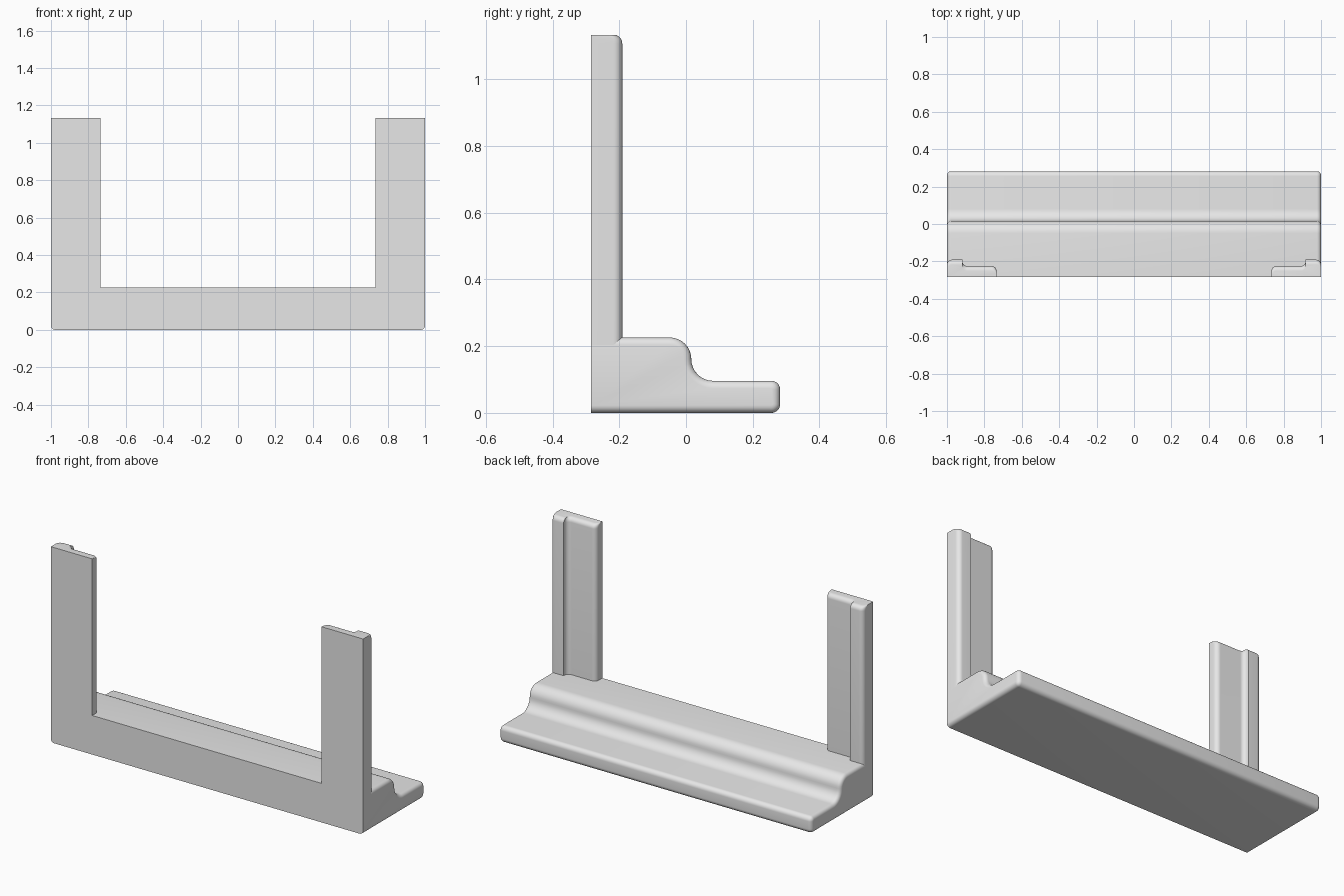
import bpy, bmesh
from math import sin, cos, pi, radians

cube = bpy.data.objects.get("Cube")
if cube:
    bpy.data.objects.remove(cube)

FRONT, BACK = -0.284, 0.282
BASE_TOP, LEDGE_TOP, POST_TOP = 0.226, 0.096, 1.133
ROUND = 0.026

grey = bpy.data.materials.new("light_grey")
grey.use_nodes = True
grey.diffuse_color = (0.8, 0.8, 0.8, 1)
grey.node_tree.nodes["Principled BSDF"].inputs["Base Color"].default_value = (0.8, 0.8, 0.8, 1)


def arc(cx, cy, r, start, end, steps=8):
    """Points on an arc, angles in degrees."""
    angles = [radians(start + (end - start) * i / steps) for i in range(steps + 1)]
    return [(cx + r * cos(a), cy + r * sin(a)) for a in angles]


def loft(bm, rings):
    """Skin a list of matching rings and cap both ends."""
    loops = [[bm.verts.new(p) for p in ring] for ring in rings]
    for a, b in zip(loops, loops[1:]):
        for i in range(len(a)):
            j = (i + 1) % len(a)
            bm.faces.new((a[i], a[j], b[j], b[i]))
    bm.faces.new(loops[0])
    bm.faces.new(loops[-1])
    bmesh.ops.recalc_face_normals(bm, faces=bm.faces)


def finish(bm, name):
    mesh = bpy.data.meshes.new(name)
    bm.to_mesh(mesh)
    bm.free()
    mesh.materials.append(grey)
    obj = bpy.data.objects.new(name, mesh)
    bpy.context.collection.objects.link(obj)
    bpy.ops.object.select_all(action='DESELECT')
    obj.select_set(True)
    bpy.context.view_layer.objects.active = obj
    bpy.ops.object.shade_smooth_by_angle(angle=radians(35))
    return obj


# Base: stepped moulding profile (y, z) run along x
r = 0.065
profile = [(FRONT, 0)]
profile += arc(BACK - ROUND, ROUND, ROUND, -90, 0)
profile += arc(BACK - ROUND, LEDGE_TOP - ROUND, ROUND, 0, 90)
profile += arc(0.016 + r, LEDGE_TOP + r, r, 270, 180)
profile += arc(0.016 - r, BASE_TOP - r, r, 0, 90)[0 if BASE_TOP - LEDGE_TOP > 2 * r else 1:]
profile += [(FRONT, BASE_TOP)]
bm = bmesh.new()
loft(bm, [[(x, y, z) for y, z in profile] for x in (-1, 1)])

# Round the end edges, leaving the flat front sharp
bmesh.ops.remove_doubles(bm, verts=bm.verts, dist=1e-5)
ends = [e for e in bm.edges
        if abs(e.verts[0].co.x - e.verts[1].co.x) < 1e-4
        and max(v.co.y for v in e.verts) > FRONT + 0.01]
bmesh.ops.bevel(bm, geom=ends, offset=0.022, segments=5, profile=0.5,
                affect='EDGES', clamp_overlap=False)
finish(bm, "moulded_base")

# Posts: stepped plan (x, y), back edge rounded over at the top
step_back, thin_back = -0.191, -0.225
plan = [(0.735, FRONT), (1, FRONT)]
plan += arc(1 - ROUND, step_back - ROUND, ROUND, 0, 90)
plan += [(0.918, step_back)]
plan += arc(0.918 - ROUND, thin_back + ROUND, ROUND, 0, -90)
plan += arc(0.735 + ROUND, thin_back - ROUND, ROUND, 90, 180)
rounding = arc(-ROUND, POST_TOP - ROUND, ROUND, 0, 90, 6)
levels = [(0, 0.2)] + rounding
for name, side in (("left_post", 1), ("right_post", -1)):
    bm = bmesh.new()
    loft(bm, [[(side * x, max(FRONT, y + shift), z) for x, y in plan]
              for shift, z in levels])
    finish(bm, name)
